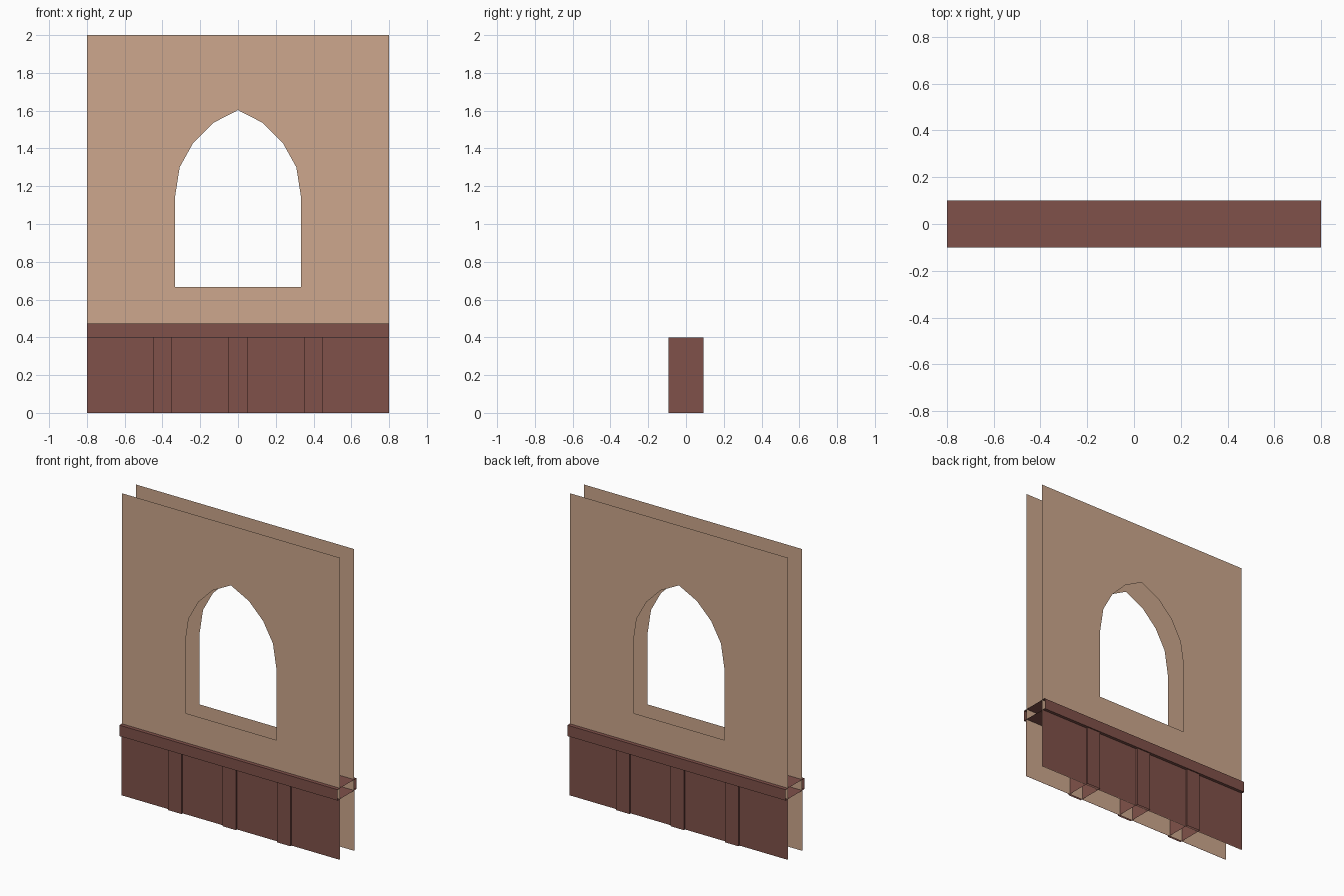
import bpy, bmesh

if "Cube" in bpy.data.objects:
    bpy.data.objects.remove(bpy.data.objects["Cube"])


def material(name, rgb):
    m = bpy.data.materials.new(name)
    m.diffuse_color = (*rgb, 1)
    m.use_nodes = True
    m.node_tree.nodes["Principled BSDF"].inputs["Base Color"].default_value = m.diffuse_color
    return m


TAN = material("tan_plaster", (0.61, 0.39, 0.266))
BROWN = material("brown_wood", (0.215, 0.083, 0.068))


def make(name, polys, mat):
    bm = bmesh.new()
    for p in polys:
        bm.faces.new([bm.verts.new(v) for v in p])
    bmesh.ops.remove_doubles(bm, verts=bm.verts, dist=1e-5)
    me = bpy.data.meshes.new(name)
    bm.to_mesh(me)
    bm.free()
    me.materials.append(mat)
    ob = bpy.data.objects.new(name, me)
    bpy.context.collection.objects.link(ob)
    return ob


def sheet(profile, y, flip=False):
    # flat upright face from (x, z) points; front sheets face -y
    pts = [(x, y, z) for x, z in profile]
    return pts[::-1] if flip else pts


def rect(x0, x1, z0, z1):
    return [(x0, z0), (x1, z0), (x1, z1), (x0, z1)]


# Wall skins: half outline with half of the pointed window, mirrored in x
ARCH = [(0, 1.603), (0.132, 1.535), (0.237, 1.43), (0.309, 1.3),
        (0.334, 1.14), (0.334, 0.667), (0, 0.667)]
half = [(0, 0), (0.8, 0), (0.8, 2), (0, 2)] + ARCH
other = [(-x, z) for x, z in half][::-1]
for label, y in (("front", -0.075), ("back", 0.075)):
    make(label + "_wall", [sheet(h, y, y > 0) for h in (half, other)], TAN)

# Wainscot panels just proud of the wall skins
for label, y in (("front", -0.08), ("back", 0.08)):
    make(label + "_wainscot", [sheet(rect(-0.8, 0.8, 0, 0.4), y, y > 0)], BROWN)

# Posts: hollow tubes through the wall, open at top and bottom
P = 0.092
for i, cx in enumerate((-0.4, 0, 0.4)):
    a, b = cx - 0.05, cx + 0.05
    ring = [(a, -P), (b, -P), (b, P), (a, P)]
    faces = []
    for k in range(4):
        (x0, y0), (x1, y1) = ring[k], ring[(k + 1) % 4]
        faces.append([(x0, y0, 0), (x1, y1, 0), (x1, y1, 0.4), (x0, y0, 0.4)])
    make("post_%d" % (i + 1), faces, BROWN)

# Rail: tube along x with open ends
R = 0.1
ring = [(-R, 0.4), (R, 0.4), (R, 0.472), (-R, 0.472)]
faces = []
for k in range(4):
    (y0, z0), (y1, z1) = ring[k], ring[(k + 1) % 4]
    faces.append([(-0.8, y0, z0), (-0.8, y1, z1), (0.8, y1, z1), (0.8, y0, z0)])
make("rail", faces, BROWN)
